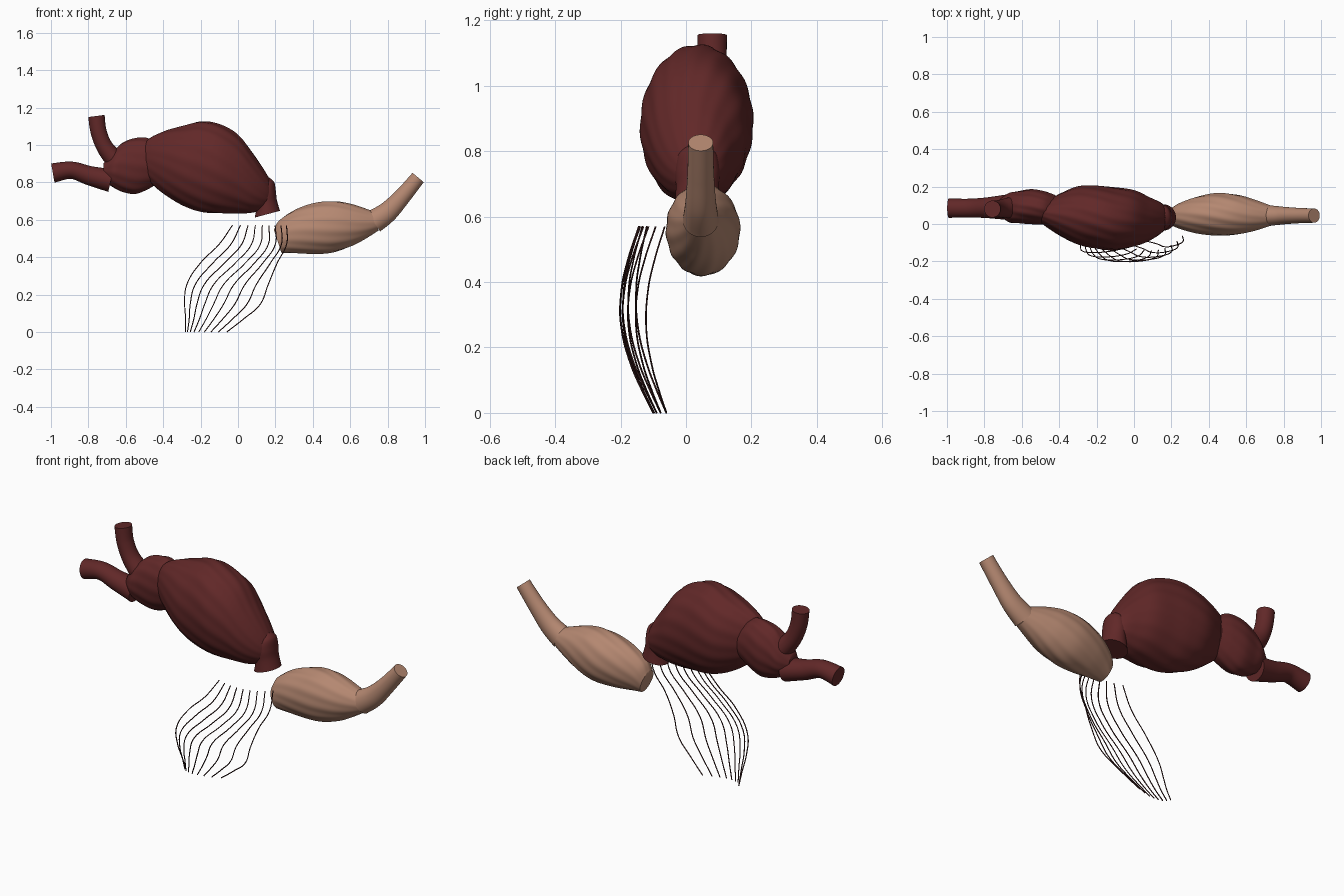
import bpy, bmesh, math
from mathutils import Vector

cube = bpy.data.objects.get("Cube")
if cube:
    bpy.data.objects.remove(cube)


def material(name, rgb):
    m = bpy.data.materials.new(name)
    m.use_nodes = True
    m.diffuse_color = (*rgb, 1)
    bsdf = next(n for n in m.node_tree.nodes if n.type == "BSDF_PRINCIPLED")
    bsdf.inputs["Base Color"].default_value = (*rgb, 1)
    return m


DARK_RED = material("dark red", (0.12, 0.021, 0.021))
TAN = material("tan", (0.46, 0.245, 0.165))
STRAND = material("dark strand", (0.05, 0.014, 0.014))


def smooth_row(rows, t):
    """Catmull-Rom sample of equal-length rows at t in 0..1."""
    n = len(rows) - 1
    i = min(int(t * n), n - 1)
    u = t * n - i
    p0, p1, p2, p3 = (rows[min(max(i + k, 0), n)] for k in (-1, 0, 1, 2))
    return [0.5 * (2 * b + (c - a) * u + (2 * a - 5 * b + 4 * c - d) * u * u
                   + (3 * b - a - 3 * c + d) * u ** 3)
            for a, b, c, d in zip(p0, p1, p2, p3)]


def loft(name, mat, rows, upright=False, ridges=0, turn=0.0, depth=0.0,
         rings=40, sides=96, tilt=0.0):
    """Skin ellipses (x, y, z, half width in y, half height) along a smooth path."""
    bm = bmesh.new()
    loops = []
    for r in range(rings + 1):
        t = r / rings
        x, y, z, ry, rz = smooth_row(rows, t)
        if upright:
            up = Vector((-math.sin(tilt), 0, math.cos(tilt)))
        else:
            a = smooth_row(rows, max(t - 0.02, 0))
            b = smooth_row(rows, min(t + 0.02, 1))
            up = Vector((a[2] - b[2], 0, b[0] - a[0])).normalized()
        fade = math.sin(math.pi * t) ** 0.5 if 0 < t < 1 else 0
        loop = []
        for s in range(sides):
            ang = math.tau * s / sides
            k = 1 + depth * fade * math.cos(ridges * (ang + turn * t))
            p = Vector((x, y, z)) + up * (rz * k * math.sin(ang))
            p.y += ry * k * math.cos(ang)
            loop.append(bm.verts.new(p))
        loops.append(loop)
    for a, b in zip(loops, loops[1:]):
        for s in range(sides):
            e = (s + 1) % sides
            bm.faces.new((a[s], a[e], b[e], b[s]))
    bm.faces.new(loops[0])
    bm.faces.new(loops[-1])
    bmesh.ops.recalc_face_normals(bm, faces=bm.faces)
    mesh = bpy.data.meshes.new(name)
    bm.to_mesh(mesh)
    bm.free()
    mesh.materials.append(mat)
    ob = bpy.data.objects.new(name, mesh)
    bpy.context.collection.objects.link(ob)
    bpy.ops.object.select_all(action="DESELECT")
    ob.select_set(True)
    bpy.context.view_layer.objects.active = ob
    bpy.ops.object.shade_smooth_by_angle(angle=math.radians(45))


def section(x, front, back, low, high):
    return (x, (front + back) / 2, (low + high) / 2, (back - front) / 2, (high - low) / 2)


# Large twisted chamber
loft("main_chamber", DARK_RED, [
    section(-0.52, 0.03, 0.08, 0.86, 0.92),
    section(-0.49, 0.00, 0.11, 0.82, 1.02),
    section(-0.40, -0.06, 0.16, 0.74, 1.07),
    section(-0.30, -0.11, 0.20, 0.68, 1.10),
    section(-0.20, -0.13, 0.205, 0.645, 1.125),
    section(-0.10, -0.14, 0.195, 0.635, 1.11),
    section(0.00, -0.12, 0.18, 0.635, 1.055),
    section(0.08, -0.09, 0.145, 0.64, 0.955),
    section(0.15, -0.045, 0.11, 0.66, 0.85),
    section(0.20, 0.01, 0.06, 0.70, 0.76),
], upright=True, ridges=15, turn=-1.3, depth=0.011, rings=60)

# Small chamber beside it
loft("small_chamber", DARK_RED, [
    section(-0.72, 0.05, 0.13, 0.81, 0.90),
    section(-0.67, 0.01, 0.165, 0.775, 0.96),
    section(-0.62, 0.005, 0.175, 0.75, 1.01),
    section(-0.55, 0.00, 0.185, 0.74, 1.035),
    section(-0.48, 0.00, 0.175, 0.765, 1.035),
    section(-0.42, 0.01, 0.155, 0.80, 0.99),
], upright=True, ridges=12, turn=-0.8, depth=0.014)

# Vessels and outlet of the dark part
loft("side_vessel", DARK_RED, [
    (-0.99, 0.085, 0.85, 0.052, 0.052),
    (-0.89, 0.085, 0.865, 0.05, 0.046),
    (-0.79, 0.087, 0.835, 0.055, 0.052),
    (-0.68, 0.09, 0.81, 0.068, 0.062)], sides=48)
loft("upper_vessel", DARK_RED, [
    (-0.757, 0.08, 1.155, 0.045, 0.044),
    (-0.745, 0.08, 1.07, 0.045, 0.043),
    (-0.71, 0.083, 0.985, 0.048, 0.045),
    (-0.64, 0.09, 0.90, 0.06, 0.055)], sides=48)
loft("outlet", DARK_RED, [
    (0.148, 0.035, 0.82, 0.025, 0.02),
    (0.151, 0.035, 0.79, 0.058, 0.044),
    (0.153, 0.035, 0.74, 0.068, 0.051),
    (0.155, 0.035, 0.69, 0.066, 0.055),
    (0.157, 0.035, 0.63, 0.07, 0.07)], upright=True, tilt=math.radians(-75), sides=48)

# Tan sac with its curved stem
loft("tan_sac", TAN, [
    (0.212, 0.04, 0.485, 0.052, 0.064),
    (0.25, 0.043, 0.51, 0.07, 0.092),
    (0.34, 0.048, 0.535, 0.098, 0.122),
    (0.45, 0.052, 0.556, 0.113, 0.139),
    (0.55, 0.05, 0.576, 0.106, 0.13),
    (0.64, 0.047, 0.588, 0.084, 0.1),
    (0.735, 0.045, 0.595, 0.052, 0.055),
], upright=True, tilt=math.radians(18), ridges=12, turn=-1.2, depth=0.014)
loft("tan_stem", TAN, [
    (0.725, 0.045, 0.59, 0.055, 0.063),
    (0.80, 0.045, 0.642, 0.047, 0.055),
    (0.88, 0.045, 0.726, 0.041, 0.045),
    (0.963, 0.045, 0.826, 0.038, 0.039)], sides=48)

# Hanging strands: left, middle and right guides, each as (x, y) at falling heights
heights = (0.57, 0.47, 0.37, 0.25, 0.15, 0.07, 0)
xs = ((-0.03, -0.10, -0.20, -0.275, -0.285, -0.28, -0.28),
      (0.13, 0.12, 0.04, -0.08, -0.13, -0.17, -0.21),
      (0.26, 0.26, 0.21, 0.16, 0.12, 0.03, -0.06))
ys = ((-0.12, -0.06), (-0.14, -0.10), (-0.065, -0.06))  # top, bottom
bulges = (0.06, 0.08, 0.06)


def blend(a, b, c, u):
    return a * (1 - u) * (1 - 2 * u) + b * 4 * u * (1 - u) + c * u * (2 * u - 1)


COUNT = 9
for i in range(COUNT):
    u = i / (COUNT - 1)
    curve = bpy.data.curves.new(f"strand_{i + 1}", "CURVE")
    curve.dimensions = "3D"
    curve.bevel_depth = 0.0028
    curve.bevel_resolution = 1
    curve.use_fill_caps = True
    curve.resolution_u = 6
    spline = curve.splines.new("BEZIER")
    spline.bezier_points.add(len(heights) - 1)
    for k, (bp, z) in enumerate(zip(spline.bezier_points, heights)):
        f = 1 - z / heights[0]
        y = [a + (b - a) * f - h * math.sin(math.pi * f) for (a, b), h in zip(ys, bulges)]
        bp.co = (blend(*(x[k] for x in xs), u), blend(*y, u), z)
        bp.handle_left_type = bp.handle_right_type = "AUTO"
    curve.materials.append(STRAND)
    ob = bpy.data.objects.new(f"strand_{i + 1}", curve)
    bpy.context.collection.objects.link(ob)
